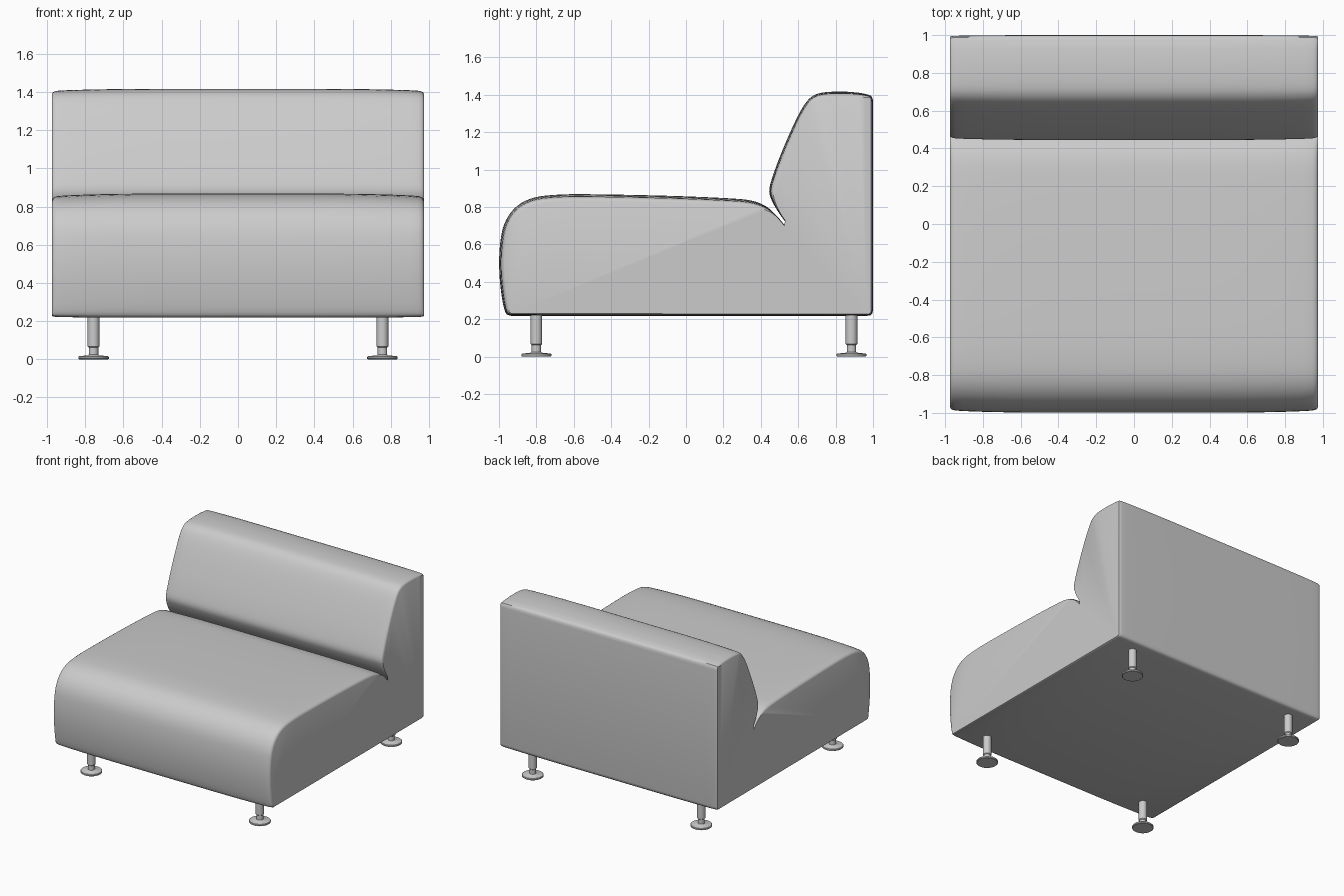
import bpy, bmesh, math
from mathutils import Vector

if "Cube" in bpy.data.objects:
    bpy.data.objects.remove(bpy.data.objects["Cube"])


def spline(pts, steps=4):
    """Catmull-Rom through (y, z, inset) points."""
    p = [Vector(q) for q in pts]
    p = [2 * p[0] - p[1]] + p + [2 * p[-1] - p[-2]]
    out = []
    for i in range(1, len(p) - 2):
        a, b, c, d = p[i - 1:i + 3]
        for k in range(steps):
            t = k / steps
            out.append(0.5 * (2 * b + (c - a) * t + (2 * a - 5 * b + 4 * c - d) * t * t
                              + (3 * b - a - 3 * c + d) * t ** 3))
    return out + [p[-2]]


def finish(bm, name, angle):
    bmesh.ops.recalc_face_normals(bm, faces=bm.faces)
    me = bpy.data.meshes.new(name)
    bm.to_mesh(me)
    bm.free()
    ob = bpy.data.objects.new(name, me)
    bpy.context.collection.objects.link(ob)
    bpy.ops.object.select_all(action='DESELECT')
    bpy.context.view_layer.objects.active = ob
    ob.select_set(True)
    bpy.ops.object.shade_smooth_by_angle(angle=math.radians(angle))
    return ob


# Side profile: (y, z, how far it shrinks at the side panels)
seat = [(-.935, .218, .012), (-.965, .235, .022), (-.985, .32, .028), (-.998, .45, .03),
        (-.996, .58, .032), (-.975, .70, .034), (-.92, .79, .035), (-.83, .845, .035),
        (-.70, .865, .035), (-.5, .868, .035), (-.1, .860, .035), (.2, .848, .034),
        (.34, .836, .032), (.42, .808, .022), (.475, .763, .006), (.53, .70, .003),
        (.585, .628, .001)]
back = [(.592, .632, .001), (.545, .70, .003), (.497, .768, .006), (.462, .828, .014),
        (.445, .885, .022), (.462, .96, .025), (.51, 1.09, .026), (.58, 1.25, .026),
        (.635, 1.35, .026), (.68, 1.395, .026), (.74, 1.413, .026), (.84, 1.417, .026),
        (.93, 1.41, .022), (.975, 1.40, .016)]
rear = [(.99, 1.394, .012), (.998, 1.38, .01), (1.0, 1.36, .01), (1.0, .25, .01),
        (.996, .23, .01), (.985, .22, .01), (.965, .218, .01)]
profile = spline(seat) + spline(back) + [Vector(q) for q in rear]
n = len(profile)

# Inward normals of the profile (it runs clockwise)
normals = []
for i in range(n):
    d = (profile[(i + 1) % n] - profile[i - 1]).to_2d().normalized()
    normals.append(Vector((d.y, -d.x)))

# Upholstered body: crowned towards the sides, rounded at the side seams
half = [(0, 0), (.45, 0), (.65, .05), (.8, .16), (.9, .28), (.945, .38), (.96, .5),
        (.97, .7), (.975, 1)]
sections = [(-x, t) for x, t in reversed(half[1:])] + half
bm = bmesh.new()
rings = []
for x, t in sections:
    rings.append([bm.verts.new((x, p.x + q.x * p.z * t, p.y + q.y * p.z * t))
                  for p, q in zip(profile, normals)])
for a, b in zip(rings, rings[1:]):
    for i in range(n):
        j = (i + 1) % n
        bm.faces.new((a[i], a[j], b[j], b[i]))
caps = [bm.faces.new(rings[0]), bm.faces.new(rings[-1])]
bmesh.ops.triangulate(bm, faces=caps)
finish(bm, "upholstered_body", 40)

# Legs: turned post, neck and round foot
leg = [(0, 0), (.076, 0), (.08, .003), (.08, .013), (.077, .016), (.03, .021), (.025, .025),
       (.025, .062), (.031, .068), (.031, .24), (0, .24)]


def make_leg(name, x, y):
    bm = bmesh.new()
    vs = [bm.verts.new((r, 0, z)) for r, z in leg]
    es = [bm.edges.new(e) for e in zip(vs, vs[1:])]
    bmesh.ops.spin(bm, geom=vs + es, axis=(0, 0, 1), cent=(0, 0, 0), steps=32,
                   angle=math.tau)
    bmesh.ops.remove_doubles(bm, verts=bm.verts, dist=1e-4)
    finish(bm, name, 35).location = (x, y, 0)


for side, x in (("left", -.757), ("right", .757)):
    make_leg("front_leg_" + side, x, -.80)
    make_leg("back_leg_" + side, x, .885)
